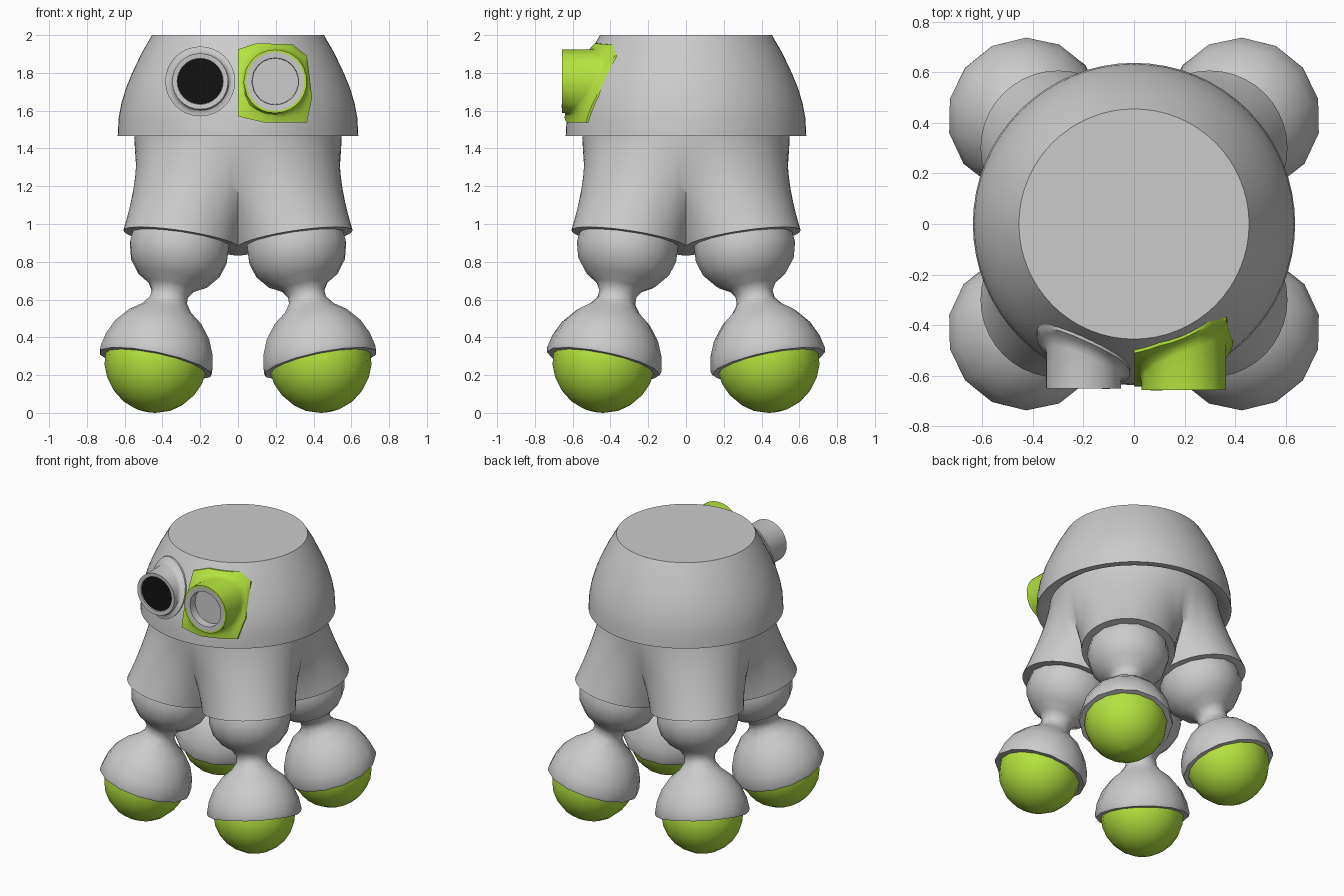
import bpy, bmesh, math
from mathutils import Vector

if "Cube" in bpy.data.objects:
    bpy.data.objects.remove(bpy.data.objects["Cube"])


def material(name, rgb):
    m = bpy.data.materials.new(name)
    m.diffuse_color = (*rgb, 1)
    m.use_nodes = True
    m.node_tree.nodes["Principled BSDF"].inputs["Base Color"].default_value = m.diffuse_color
    return m


GREY = material("grey", (0.60, 0.60, 0.60))
GREEN = material("lime green", (0.46, 0.76, 0.05))
BLACK = material("black", (0.006, 0.006, 0.006))


def loft(name, loops, mats, rule=None, angle=50):
    """Skin a list of equal-length point loops and cap both ends.
    rule(i) gives the material index of band i (len(loops)-1 = end cap)."""
    bm = bmesh.new()
    rings = [[bm.verts.new(p) for p in loop] for loop in loops]
    n = len(rings[0])
    bm.faces.new(rings[0])
    for i, (a, b) in enumerate(zip(rings, rings[1:])):
        for j in range(n):
            k = (j + 1) % n
            bm.faces.new((a[j], a[k], b[k], b[j])).material_index = rule(i) if rule else 0
    bm.faces.new(rings[-1]).material_index = rule(len(rings) - 1) if rule else 0
    bmesh.ops.recalc_face_normals(bm, faces=bm.faces)
    me = bpy.data.meshes.new(name)
    bm.to_mesh(me)
    bm.free()
    ob = bpy.data.objects.new(name, me)
    bpy.context.collection.objects.link(ob)
    for m in mats:
        me.materials.append(m)
    bpy.ops.object.select_all(action='DESELECT')
    ob.select_set(True)
    bpy.context.view_layer.objects.active = ob
    bpy.ops.object.shade_smooth_by_angle(angle=math.radians(angle))
    return ob


def lathe(name, profile, segs, mats, origin=(0, 0, 0), axis=(0, 0, 1), angle=50):
    """Turn (radius, distance) points around an axis."""
    rot = Vector((0, 0, 1)).rotation_difference(Vector(axis).normalized())
    loops = [[Vector(origin) + rot @ Vector((r * math.cos(2 * math.pi * j / segs),
                                             r * math.sin(2 * math.pi * j / segs), t))
              for j in range(segs)] for r, t in profile]
    return loft(name, loops, mats, angle=angle)


# Head: truncated dome with an underside rim
HEAD = [(0.637, 1.465), (0.632, 1.56), (0.617, 1.64), (0.593, 1.72),
        (0.56, 1.80), (0.51, 1.905), (0.455, 2.0)]
lathe("head", [(0.54, 1.50), (0.59, 1.465)] + HEAD, 64, [GREY])


def head_y(x, z):
    """Front surface of the head at x, z."""
    for (r0, z0), (r1, z1) in zip(HEAD, HEAD[1:]):
        if z <= z1:
            break
    r = r0 + (r1 - r0) * (z - z0) / (z1 - z0)
    return -math.sqrt(max(r * r - x * x, 0))


# Body: round at the neck, flowing into four tilted lobes over the legs
D, A, ZC, TILT = 0.424, 0.307, 0.92, 0.21
SEGS, ROWS = 96, 14
loops = []
for i in range(ROWS + 1):
    v = i / ROWS
    loop = []
    for j in range(SEGS):
        phi = 2 * math.pi * j / SEGS
        d = (phi % (math.pi / 2)) - math.pi / 4
        rb = D * math.cos(d) + math.sqrt(max(A * A - (D * math.sin(d)) ** 2, 0))
        zb = ZC + TILT * (rb * math.cos(d) - D)
        s = v ** (1.35 if rb > 0.55 else 2.0)
        r = 0.55 + (rb - 0.55) * s
        loop.append((r * math.cos(phi), r * math.sin(phi), 1.5 + (zb - 1.5) * v))
    loops.append(loop)
apex = Vector((0, 0, ZC - TILT * D))
loops.append([apex + (Vector(p) - apex) * 0.02 for p in loops[-1]])
loft("body", loops, [GREY])

# Legs: hip ball, narrow ankle and foot cap in one turned shape, plus foot balls
LEG = [(0.24, -0.10), (0.262, -0.03), (0.268, 0.05), (0.245, 0.13), (0.19, 0.20), (0.125, 0.24),
       (0.10, 0.28), (0.102, 0.32), (0.135, 0.365), (0.20, 0.415), (0.26, 0.49),
       (0.295, 0.57), (0.31, 0.645), (0.305, 0.665), (0.255, 0.665)]
BALL = [(max(0.272 * math.sin(a), 0.004), -0.272 * math.cos(a))
        for a in [math.pi * k / 12 for k in range(13)]]
for sx, side in ((-1, "left"), (1, "right")):
    for sy, end in ((-1, "front"), (1, "back")):
        hip = Vector((sx * 0.305, sy * 0.305, 0.9))
        foot = Vector((sx * 0.435, sy * 0.435, 0.272))
        lathe(f"{end}_{side}_leg", LEG, 14, [GREY], hip, foot - hip)
        lathe(f"{end}_{side}_foot_ball", BALL, 16, [GREEN], foot, foot - hip)


def eye(name, cx, cz, outline, r, r_in, lip, front, depth, mats, rule):
    """Flare from an outline on the head out to a round, recessed eye tube."""
    def ring(rad, y):
        pts = []
        for x, z in outline:
            d = Vector((x - cx, z - cz)).normalized() * rad
            pts.append((cx + d.x, y, cz + d.y))
        return pts

    def on_head(mix, off):
        pts = []
        for x, z in outline:
            d = Vector((x - cx, z - cz))
            p = d.normalized() * r * mix + d * (1 - mix)
            pts.append((cx + p.x, head_y(cx + p.x, cz + p.y) + off, cz + p.y))
        return pts

    loft(name, [on_head(0, 0.08), on_head(0, -0.012), on_head(0.5, -0.016),
                on_head(0.85, -0.026), on_head(1, -0.045), ring(r, front),
                ring(lip, front), ring(r_in, front + 0.003),
                ring(r_in - 0.002, front + depth)], mats, rule, 40)


# Left eye: grey tube blending into the head, with a black lens
circle = [(-0.2 + 0.185 * math.cos(2 * math.pi * k / 32),
           1.755 + 0.185 * math.sin(2 * math.pi * k / 32)) for k in range(32)]
eye("left_eye", -0.2, 1.755, circle, 0.148, 0.122, 0.146, -0.65, 0.012,
    [GREY, BLACK], lambda i: int(i == 8))

# Right eye: green patch and collar around a grey eye
corners = [(0, 1.57), (0.14, 1.537), (0.365, 1.537), (0.392, 1.67),
           (0.365, 1.89), (0.29, 1.95), (0.10, 1.957), (0, 1.925)]
patch = []
for (x0, z0), (x1, z1) in zip(corners, corners[1:] + corners[:1]):
    patch += [(x0 + (x1 - x0) * k / 4, z0 + (z1 - z0) * k / 4) for k in range(4)]
eye("right_eye", 0.197, 1.755, patch, 0.168, 0.124, 0.155, -0.657, 0.06,
    [GREEN, GREY], lambda i: int(i >= 6))
